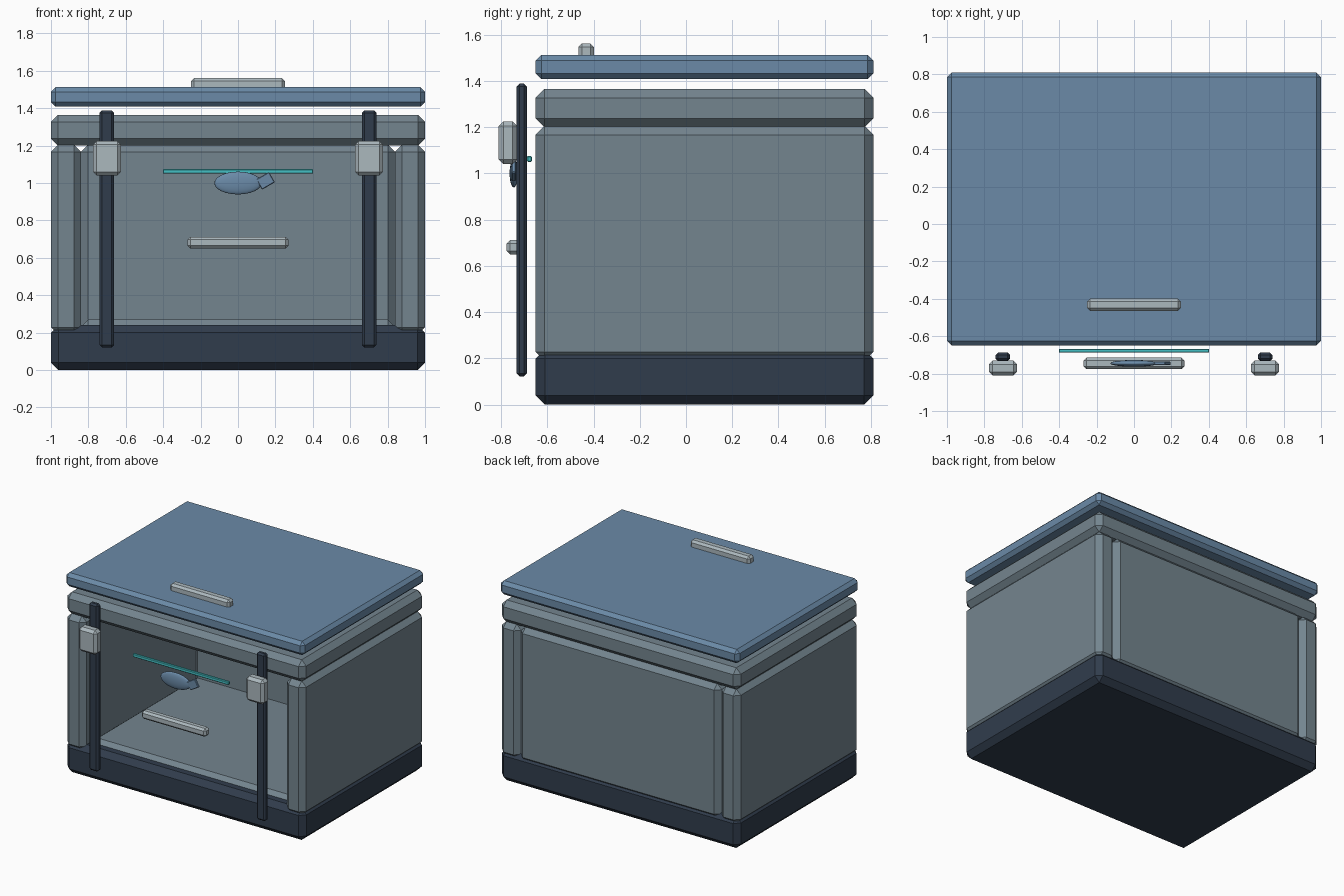
import bpy, bmesh, math
from mathutils import Matrix

if "Cube" in bpy.data.objects:
    bpy.data.objects.remove(bpy.data.objects["Cube"])


def material(name, rgb):
    m = bpy.data.materials.new(name)
    m.diffuse_color = (*rgb, 1)
    m.use_nodes = True
    m.node_tree.nodes["Principled BSDF"].inputs["Base Color"].default_value = m.diffuse_color
    return m


SHELL = material("shell_grey", (0.175, 0.235, 0.275))
DARK = material("dark_navy", (0.03, 0.046, 0.073))
BLUE = material("lid_blue", (0.145, 0.255, 0.39))
METAL = material("light_metal", (0.41, 0.48, 0.515))
TEAL = material("teal", (0.06, 0.53, 0.56))


def finish(name, bm, mat):
    mesh = bpy.data.meshes.new(name)
    bm.to_mesh(mesh)
    bm.free()
    ob = bpy.data.objects.new(name, mesh)
    bpy.context.collection.objects.link(ob)
    mesh.materials.append(mat)
    return ob


def block(name, x, y, z, chamfer, mat):
    """Chamfered box given by its (min, max) range on each axis."""
    bm = bmesh.new()
    bmesh.ops.create_cube(bm, size=1)
    for v in bm.verts:
        for i, (lo, hi) in enumerate((x, y, z)):
            v.co[i] = lo if v.co[i] < 0 else hi
    if chamfer:
        bmesh.ops.bevel(bm, geom=bm.edges[:], offset=chamfer, segments=1,
                        affect='EDGES', clamp_overlap=True)
    return finish(name, bm, mat)


FRONT, BACK = -0.65, 0.81
WIDE, INNER, DEPTH = (-1, 1), (-0.84, 0.84), (FRONT, BACK)

# Open-fronted box with rim and floating lid
block("base", WIDE, DEPTH, (0, 0.24), 0.04, DARK)
block("floor", INNER, (-0.57, 0.70), (0.15, 0.27), 0.038, SHELL)
block("back_wall", INNER, (0.66, BACK), (0.19, 1.205), 0.038, SHELL)
block("rim", WIDE, DEPTH, (1.20, 1.365), 0.038, SHELL)
block("lid", WIDE, DEPTH, (1.408, 1.513), 0.025, BLUE)

# Side walls, straps and buckles
for side, s in (("left", -1), ("right", 1)):
    def span(a, b):
        return tuple(sorted((s * a, s * b)))
    block(side + "_wall", span(0.84, 1), DEPTH, (0.19, 1.205), 0.038, SHELL)
    block(side + "_strap", span(0.662, 0.74), (-0.733, -0.688), (0.122, 1.388), 0.013, DARK)
    block(side + "_buckle", span(0.625, 0.776), (-0.81, -0.73), (1.04, 1.225), 0.02, METAL)

# Handles and water line strip
block("lid_handle", (-0.25, 0.25), (-0.466, -0.398), (1.495, 1.562), 0.016, METAL)
block("front_handle", (-0.27, 0.27), (-0.776, -0.715), (0.65, 0.712), 0.015, METAL)
block("water_line", (-0.402, 0.402), (-0.688, -0.667), (1.05, 1.075), 0.004, TEAL)

# Fish ornament: flattened sphere body with a tilted tail block
bm = bmesh.new()
bmesh.ops.create_uvsphere(bm, u_segments=24, v_segments=12, radius=1)
bmesh.ops.transform(bm, verts=bm.verts, matrix=Matrix.Translation((0, -0.745, 1.0))
                    @ Matrix.Diagonal((0.127, 0.018, 0.061, 1)))
for f in bm.faces:
    f.smooth = True
finish("fish_body", bm, BLUE)
tail = block("fish_tail", (-0.04, 0.04), (-0.01, 0.01), (-0.032, 0.032), 0.004, BLUE)
tail.location = (0.147, -0.745, 1.012)
tail.rotation_euler.y = math.radians(-30)
